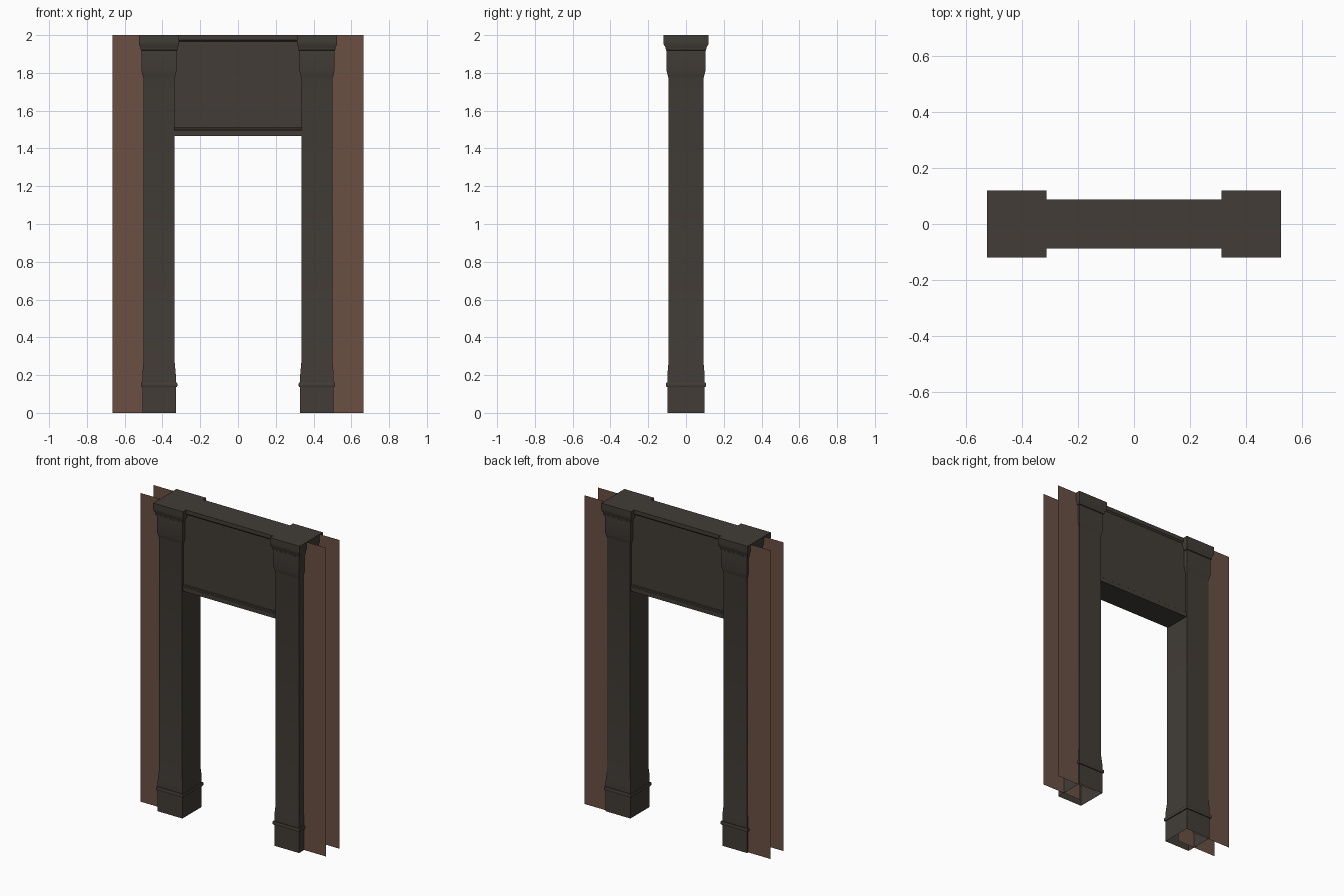
import bpy
import math

if "Cube" in bpy.data.objects:
    bpy.data.objects.remove(bpy.data.objects["Cube"])


def material(name, rgb):
    m = bpy.data.materials.new(name)
    m.diffuse_color = (*rgb, 1)
    m.use_nodes = True
    m.node_tree.nodes["Principled BSDF"].inputs["Base Color"].default_value = m.diffuse_color
    return m


dark = material("dark_iron", (0.054, 0.046, 0.038))
brown = material("brown_panel", (0.145, 0.081, 0.057))


def make(name, verts, faces, mat):
    me = bpy.data.meshes.new(name)
    me.from_pydata(verts, [], faces)
    me.materials.append(mat)
    ob = bpy.data.objects.new(name, me)
    bpy.context.collection.objects.link(ob)
    return ob


def smooth(ob):
    bpy.ops.object.select_all(action='DESELECT')
    ob.select_set(True)
    bpy.context.view_layer.objects.active = ob
    bpy.ops.object.shade_smooth_by_angle(angle=math.radians(35))


# Pillar profile: (half width in x, height); depth is slightly larger
profile = [(.0885, 0), (.0885, .138), (.094, .138), (.0965, .143), (.0965, .155),
           (.094, .160), (.0885, .160), (.0885, .205), (.083, .265), (.083, 1.77),
           (.086, 1.783), (.0925, 1.81), (.0925, 1.918), (.097, 1.921), (.098, 1.934),
           (.1055, 1.95), (.1065, 1.965), (.1065, 2.0)]

for side, label in ((-1, "left"), (1, "right")):
    # Hollow pillar, open at the bottom and capped on top
    cx = side * .418
    verts, faces = [], []
    for r, z in profile:
        d = r + (.0125 if r > .1 else .0098)
        verts += [(cx - r, -d, z), (cx + r, -d, z), (cx + r, d, z), (cx - r, d, z)]
    for i in range(len(profile) - 1):
        for k in range(4):
            a, b = i * 4 + k, i * 4 + (k + 1) % 4
            faces.append((a, b, b + 4, a + 4))
    n = len(verts)
    faces.append((n - 4, n - 3, n - 2, n - 1))
    smooth(make(label + "_pillar", verts, faces, dark))

    # Thin wall panels running out of the pillar, front and back
    for y, where in ((-.047, "front"), (.087, "back")):
        xa, xb = sorted((side * .382, side * .665))
        quad = [(xa, y, 0), (xb, y, 0), (xb, y, 2), (xa, y, 2)]
        make(label + "_" + where + "_wall_panel", quad,
             [(0, 1, 2, 3) if y < 0 else (3, 2, 1, 0)], brown)

# Lintel: recessed panel between a top trim and a bottom trim
half = [(.0875, 2.0), (.0875, 1.975), (.078, 1.966), (.078, 1.51),
        (.081, 1.508), (.081, 1.499), (.086, 1.495), (.086, 1.467)]
loop = [(-y, z) for y, z in half] + [(y, z) for y, z in reversed(half)]
n = len(loop)
verts = [(x, y, z) for x in (-.34, .34) for y, z in loop]
faces = [(i, (i + 1) % n, (i + 1) % n + n, i + n) for i in range(n)]
make("lintel", verts, faces, dark)
